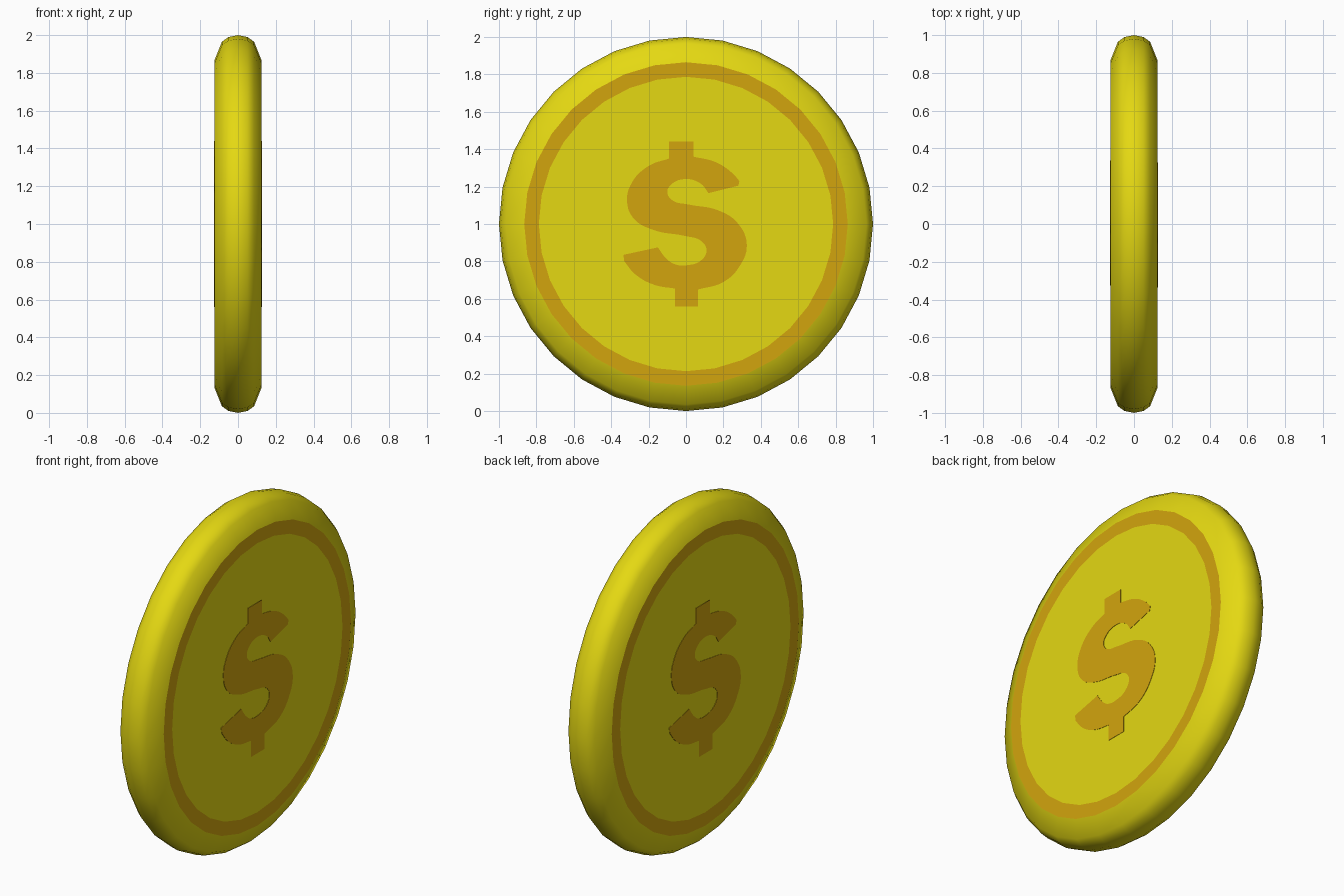
import bpy, bmesh
from math import pi, hypot
from mathutils import Vector

cube = bpy.data.objects.get("Cube")
if cube:
    bpy.data.objects.remove(cube, do_unlink=True)

THICK = 0.125      # half thickness of the coin
RING_OUT = 0.865   # border ring radii
RING_IN = 0.787
SIDES = 32


def make_material(name, color):
    mat = bpy.data.materials.new(name)
    mat.use_nodes = True
    mat.diffuse_color = color
    mat.node_tree.nodes["Principled BSDF"].inputs["Base Color"].default_value = color
    return mat


gold = make_material("yellow gold", (0.78, 0.69, 0.006, 1))
bronze = make_material("dark gold", (0.65, 0.375, 0.004, 1))


def make_coin():
    # Half profile (x, radius) from face centre to rim, mirrored and spun about x
    half = [(THICK, 0), (THICK, RING_IN), (THICK, RING_OUT), (0.085, 0.965), (0.05, 0.99)]
    profile = half + [(0, 1)] + [(-x, r) for x, r in reversed(half)]
    bm = bmesh.new()
    verts = [bm.verts.new((x, 0, r)) for x, r in profile]
    edges = [bm.edges.new(pair) for pair in zip(verts, verts[1:])]
    bmesh.ops.spin(bm, geom=verts + edges, cent=(0, 0, 0), axis=(1, 0, 0),
                   angle=2 * pi, steps=SIDES)
    bmesh.ops.remove_doubles(bm, verts=bm.verts, dist=0.0005)
    bmesh.ops.recalc_face_normals(bm, faces=bm.faces)

    # Flat painted ring on both faces, smooth rounded rim
    for face in bm.faces:
        center = face.calc_center_median()
        on_cap = abs(center.x) > THICK - 0.001
        face.smooth = not on_cap
        face.material_index = int(on_cap and hypot(center.y, center.z) > RING_IN - 0.05)
    mesh = bpy.data.meshes.new("coin")
    bm.to_mesh(mesh)
    bm.free()
    mesh.materials.append(gold)
    mesh.materials.append(bronze)
    coin = bpy.data.objects.new("coin", mesh)
    coin.location.z = 1
    bpy.context.collection.objects.link(coin)


# Outline of the painted mark in hundredths: each stroke runs smoothly between sharp corners
STROKES = [
    [(-9, 44), (4, 44)],
    [(4, 36), (16, 33), (25, 27), (28.5, 23)],
    [(28, 20.5), (12, 16.5)],
    [(12, 16.5), (8, 21.5), (-1, 24), (-8, 21), (-10, 17), (-7, 12.5), (1, 10.5),
     (18, 7), (28, 0), (32.5, -11), (29, -22), (20, -31), (6.5, -35)],
    [(6.5, -44), (-6, -44)],
    [(-6, -34.5), (-17, -32.5), (-27, -27), (-33, -20)],
    [(-33.5, -16.5), (-15, -12.5)],
    [(-15, -12.5), (-11, -18), (-6, -21.5), (1, -22), (8, -19.5), (11, -14),
     (8, -9), (0, -6.5), (-18, -3), (-28, 3), (-31.5, 12), (-29, 22), (-20, 31), (-9, 35)],
]


def make_mark(name, side):
    curve = bpy.data.curves.new(name, "CURVE")
    curve.dimensions = "2D"
    curve.fill_mode = "BOTH"
    curve.resolution_u = 6
    curve.extrude = 0.002
    points = []
    for stroke in STROKES:
        for i, co in enumerate(stroke):
            corner = i in (0, len(stroke) - 1)
            if points and points[-1][0] == co:
                continue
            points.append((co, "VECTOR" if corner else "AUTO"))
    spline = curve.splines.new("BEZIER")
    spline.bezier_points.add(len(points) - 1)
    spline.use_cyclic_u = True
    for bp, (co, handle) in zip(spline.bezier_points, points):
        bp.co = Vector((*co, 0)) / 100
        bp.handle_left_type = bp.handle_right_type = handle
    curve.materials.append(bronze)
    mark = bpy.data.objects.new(name, curve)
    mark.location = (side * THICK, 0, 1)
    mark.rotation_euler = (pi / 2, 0, side * pi / 2)
    bpy.context.collection.objects.link(mark)

    # Turn the filled outline into a thin mesh plate
    bpy.ops.object.select_all(action="DESELECT")
    mark.select_set(True)
    bpy.context.view_layer.objects.active = mark
    bpy.ops.object.convert(target="MESH")


make_coin()
make_mark("left_face_mark", 1)
make_mark("right_face_mark", -1)
